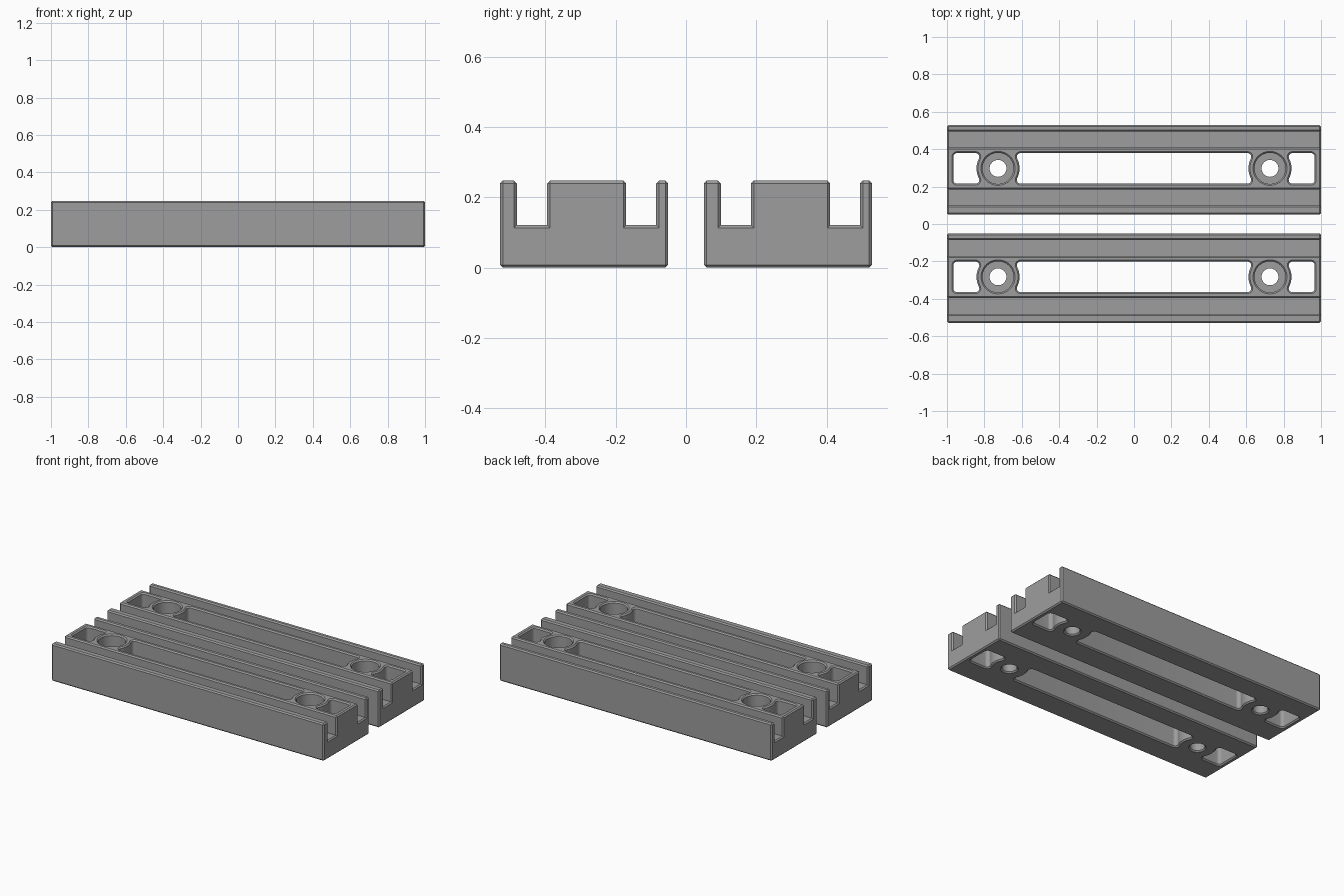
import bpy, bmesh, math
from mathutils import Vector

if "Cube" in bpy.data.objects:
    bpy.data.objects.remove(bpy.data.objects["Cube"])

H = 0.2475           # rail height
FLOOR = 0.121        # slot floor height
C = 0.008            # chamfer size
HOLE_X, HOLE_Y = 0.727, 0.0075
EXT = 0.01           # cutter overshoot

gray = bpy.data.materials.new("gray")
gray.diffuse_color = (0.34, 0.34, 0.34, 1)
gray.use_nodes = True
gray.node_tree.nodes["Principled BSDF"].inputs["Base Color"].default_value = gray.diffuse_color


def arc(cx, cy, r, a0, a1, n):
    return [Vector((cx + r * math.cos(a0 + (a1 - a0) * i / n),
                    cy + r * math.sin(a0 + (a1 - a0) * i / n))) for i in range(n + 1)]


def curved_end(h, f=0.02, R=0.115):
    """Right window end (counterclockwise), bulging in around a hole at the origin."""
    yc = h - f
    dx = math.sqrt((R + f) ** 2 - yc ** 2)
    a = math.atan2(yc, dx)
    return (arc(-dx, -yc, f, -math.pi / 2, a, 8)
            + arc(0, 0, R, math.pi + a, math.pi - a, 12)[1:-1]
            + arc(-dx, yc, f, -a, math.pi / 2, 8))


def offset(pts, d):
    """Push a counterclockwise outline outward by d."""
    out = []
    for i, p in enumerate(pts):
        t1 = (p - pts[i - 1]).normalized()
        t2 = (pts[(i + 1) % len(pts)] - p).normalized()
        n1, n2 = Vector((t1.y, -t1.x)), Vector((t2.y, -t2.x))
        m = (n1 + n2).normalized()
        out.append(p + m * d / max(m.dot(n1), 0.5))
    return out


def loft(bm, rings):
    """Closed solid through (outline, z) rings from bottom to top."""
    vs = [[bm.verts.new((p.x, p.y, z)) for p in pts] for pts, z in rings]
    n = len(vs[0])
    for a, b in zip(vs, vs[1:]):
        for i in range(n):
            j = (i + 1) % n
            bm.faces.new((a[i], a[j], b[j], b[i]))
    bm.faces.new(vs[0][::-1])
    bm.faces.new(vs[-1])


def make_object(name, bm):
    bmesh.ops.recalc_face_normals(bm, faces=bm.faces)
    me = bpy.data.meshes.new(name)
    bm.to_mesh(me)
    bm.free()
    ob = bpy.data.objects.new(name, me)
    bpy.context.collection.objects.link(ob)
    me.materials.append(gray)
    return ob


def window(bm, pts):
    wide = offset(pts, C + EXT)
    loft(bm, [(wide, -EXT), (pts, C), (pts, H - C), (wide, H + EXT)])


def build_cutter():
    bm = bmesh.new()
    half = 0.0815
    end = curved_end(half)
    right = [p + Vector((HOLE_X, 0)) for p in end]
    left = [Vector((-p.x, -p.y)) for p in right]
    shift = Vector((0, HOLE_Y))
    # long centre window
    window(bm, [p + shift for p in right + left])
    # end windows, with one curved side and one square side
    f, xo = 0.02, 0.966
    square = (arc(xo - f, -half + f, f, -math.pi / 2, 0, 8)
              + arc(xo - f, half - f, f, 0, math.pi / 2, 8))
    curved = [Vector((HOLE_X - p.x, -p.y)) for p in end]
    small = square + curved
    window(bm, [p + shift for p in small])
    window(bm, [Vector((-p.x, -p.y)) + shift for p in small])
    # stepped screw holes
    for s in (-1, 1):
        steps = [(0.045 + C + EXT, -EXT), (0.045, C), (0.045, 0.12), (0.083, 0.12),
                 (0.083, H - C), (0.083 + C + EXT, H + EXT)]
        loft(bm, [(arc(s * HOLE_X, HOLE_Y, r, 0, 2 * math.pi, 48)[:-1], z) for r, z in steps])
    return make_object("hole_cutter", bm)


def build_rail(name, y, cutter):
    # double-slotted cross-section, extruded along x
    prof = [(-0.239, 0), (0.239, 0), (0.239, H), (0.205, H), (0.205, FLOOR), (0.12, FLOOR),
            (0.12, H), (-0.105, H), (-0.105, FLOOR), (-0.191, FLOOR), (-0.191, H), (-0.239, H)]
    bm = bmesh.new()
    a, b = ([bm.verts.new((x, py, pz)) for py, pz in prof] for x in (-1, 1))
    for i in range(len(prof)):
        j = (i + 1) % len(prof)
        bm.faces.new((a[i], a[j], b[j], b[i]))
    bm.faces.new(a[::-1])
    bm.faces.new(b)
    bmesh.ops.recalc_face_normals(bm, faces=bm.faces)
    # chamfer the outward edges only
    edges = [e for e in bm.edges if e.is_convex]
    bmesh.ops.bevel(bm, geom=edges, offset=C, segments=1, affect='EDGES', profile=0.5)
    ob = make_object(name, bm)
    mod = ob.modifiers.new("holes", 'BOOLEAN')
    mod.operation, mod.solver, mod.object = 'DIFFERENCE', 'EXACT', cutter
    bpy.ops.object.select_all(action='DESELECT')
    bpy.context.view_layer.objects.active = ob
    ob.select_set(True)
    bpy.ops.object.modifier_apply(modifier=mod.name)
    bpy.ops.object.shade_smooth_by_angle(angle=math.radians(30))
    ob.location.y = y


cutter = build_cutter()
cutter.hide_render = True
build_rail("front_rail", -0.29, cutter)
build_rail("back_rail", 0.29, cutter)
bpy.data.objects.remove(cutter)
